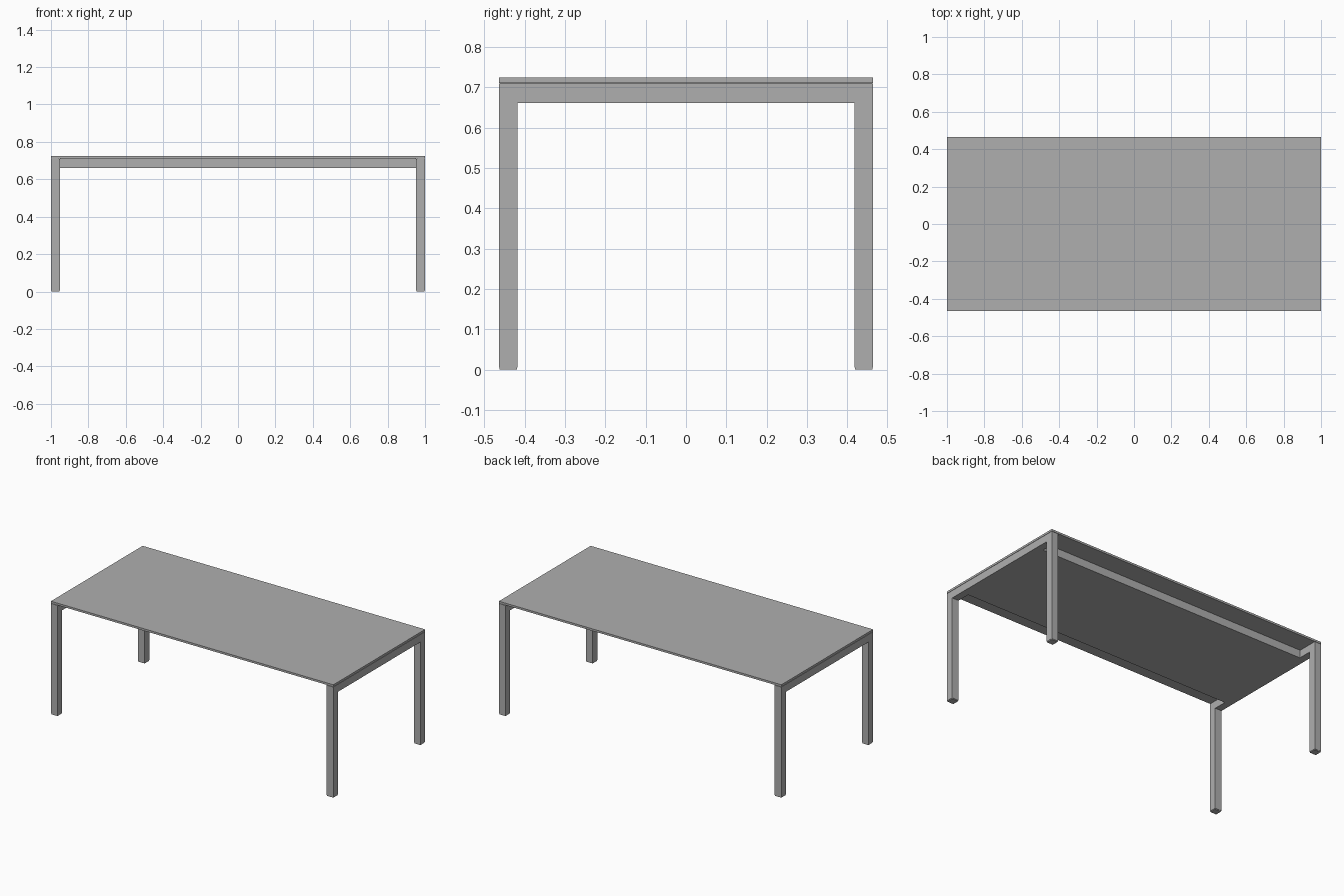
import bpy

default_cube = bpy.data.objects.get("Cube")
if default_cube:
    bpy.data.objects.remove(default_cube, do_unlink=True)

grey = bpy.data.materials.new("plain grey")
grey.use_nodes = True
COLOUR = (0.43, 0.43, 0.43, 1)
grey.diffuse_color = COLOUR
grey.node_tree.nodes["Principled BSDF"].inputs["Base Color"].default_value = COLOUR

HALF_X, HALF_Y = 1.0, 0.464
LEG = 0.047            # square leg width, also end rail thickness
FOOT = 0.005           # foot pad height
RAIL_LOW = 0.661
FRAME_TOP = 0.709
TOP_LOW, TOP_HIGH = 0.711, 0.724


def box(name, x, y, z):
    """Flat-faced box from (low, high) ranges."""
    ranges = (x, y, z)
    bpy.ops.mesh.primitive_cube_add(size=1, location=[sum(r) / 2 for r in ranges])
    obj = bpy.context.object
    obj.name = name
    obj.scale = [r[1] - r[0] for r in ranges]
    bpy.ops.object.transform_apply(location=False, rotation=False, scale=True)
    obj.data.materials.append(grey)
    return obj


def span(side, outer, width):
    """Range of the given width inside the outer limit, on one side."""
    return tuple(sorted((side * outer, side * (outer - width))))


# Table top
box("table_top", (-HALF_X, HALF_X), (-HALF_Y, HALF_Y), (TOP_LOW, TOP_HIGH))

# Recessed core under the top, and the thin spacer that leaves a shadow gap
inner_x = HALF_X - LEG
box("under_panel", (-inner_x, inner_x), (-0.332, 0.332), (RAIL_LOW, TOP_LOW))

for sx, x_name in ((-1, "right"), (1, "left")):
    # End rail between the two legs, flush with the outside
    inner_y = HALF_Y - LEG
    box(x_name + "_end_rail", span(sx, HALF_X, LEG), (-inner_y, inner_y),
        (RAIL_LOW, FRAME_TOP))
    box(x_name + "_end_spacer", span(sx, HALF_X - 0.004, LEG - 0.008),
        (-HALF_Y + 0.004, HALF_Y - 0.004), (FRAME_TOP, TOP_LOW))

    # Legs with slightly smaller foot pads
    for sy, y_name in ((-1, "front"), (1, "back")):
        corner = y_name + "_" + x_name
        box(corner + "_leg", span(sx, HALF_X, LEG), span(sy, HALF_Y, LEG),
            (FOOT, FRAME_TOP))
        box(corner + "_foot", span(sx, HALF_X - 0.002, LEG - 0.004),
            span(sy, HALF_Y - 0.002, LEG - 0.004), (0, FOOT))
